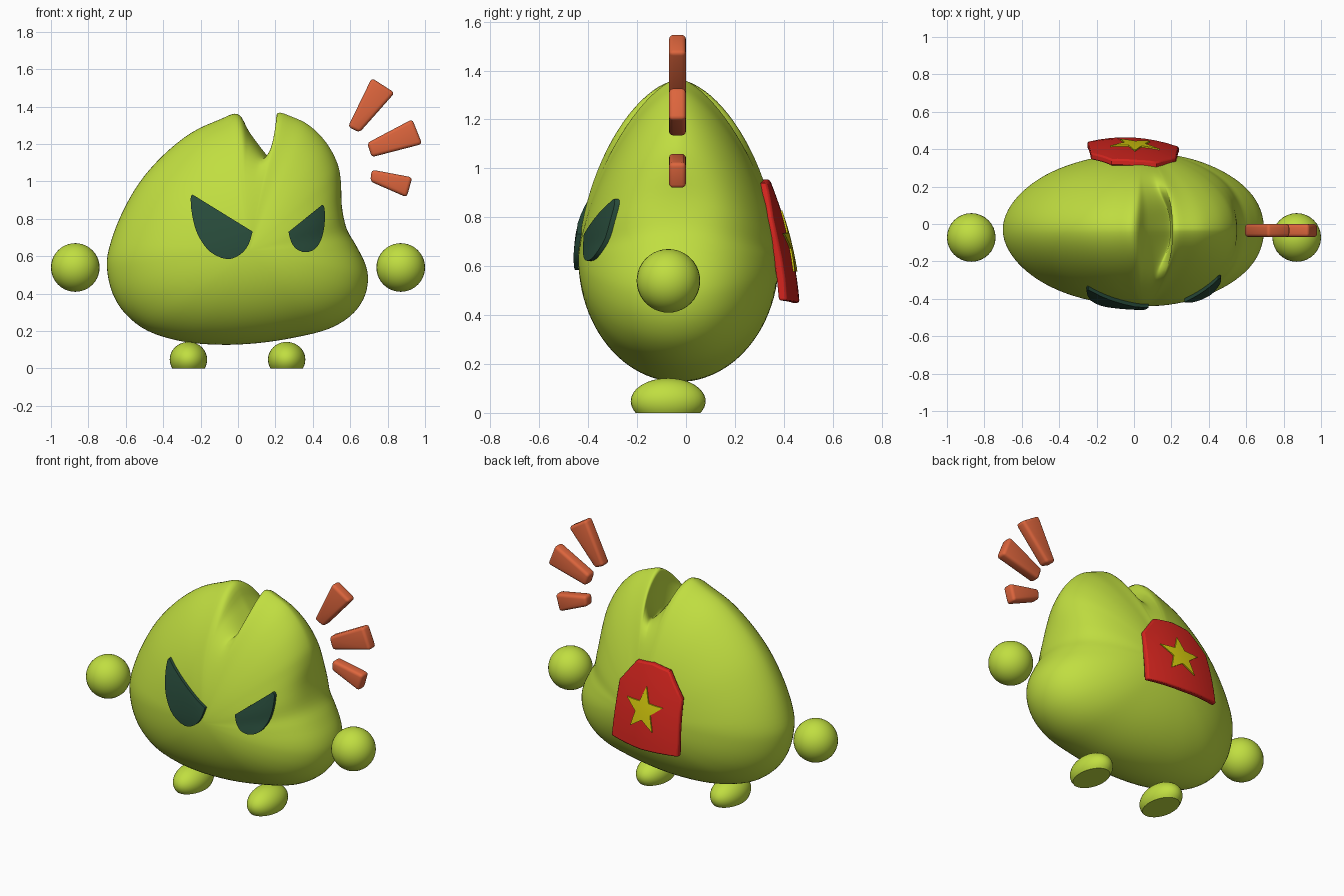
import bpy, bmesh, math
from mathutils import Vector
from mathutils.bvhtree import BVHTree

if "Cube" in bpy.data.objects:
    bpy.data.objects.remove(bpy.data.objects["Cube"])


def material(name, rgb):
    m = bpy.data.materials.new(name)
    m.diffuse_color = (*rgb, 1)
    m.use_nodes = True
    m.node_tree.nodes["Principled BSDF"].inputs["Base Color"].default_value = m.diffuse_color
    return m


LIME = material("lime", (0.53, 0.73, 0.052))
DARK = material("dark green", (0.021, 0.07, 0.043))
RED = material("red", (0.65, 0.018, 0.013))
ORANGE = material("orange red", (0.72, 0.13, 0.046))
YELLOW = material("yellow", (0.66, 0.58, 0.004))


def finish(bm, name, mat, angle=40):
    bmesh.ops.recalc_face_normals(bm, faces=bm.faces)
    me = bpy.data.meshes.new(name)
    bm.to_mesh(me)
    bm.free()
    ob = bpy.data.objects.new(name, me)
    bpy.context.collection.objects.link(ob)
    me.materials.append(mat)
    bpy.ops.object.select_all(action='DESELECT')
    ob.select_set(True)
    bpy.context.view_layer.objects.active = ob
    bpy.ops.object.shade_smooth_by_angle(angle=math.radians(angle))
    return ob


def smoothstep(a, b, v):
    t = min(1, max(0, (v - a) / (b - a)))
    return t * t * (3 - 2 * t)


def spline(pts, n, closed=True):
    # Catmull-Rom curve through pts
    out, m = [], len(pts)
    for i in range(m if closed else m - 1):
        ids = [(i + k) % m if closed else min(m - 1, max(0, i + k)) for k in (-1, 0, 1, 2)]
        a, b, c, d = (Vector(pts[j]) for j in ids)
        for j in range(n):
            t = j / n
            out.append(0.5 * (2 * b + (c - a) * t + (2 * a - 5 * b + 4 * c - d) * t * t
                              + (3 * b - 3 * c + d - a) * t ** 3))
    return out if closed else out + [Vector(pts[-1])]


# Body: front silhouette swept into an egg, the notch fading out with depth
OUTLINE = [(0, 1.36), (-0.1, 1.33), (-0.25, 1.26), (-0.4, 1.14), (-0.53, 0.99), (-0.63, 0.81),
           (-0.69, 0.64), (-0.7, 0.53), (-0.67, 0.4), (-0.6, 0.29), (-0.48, 0.2), (-0.3, 0.145),
           (-0.1, 0.127), (0.1, 0.135), (0.3, 0.165), (0.48, 0.21), (0.6, 0.28), (0.67, 0.37),
           (0.695, 0.47), (0.68, 0.56), (0.63, 0.66), (0.58, 0.75), (0.555, 0.87), (0.55, 1.0),
           (0.53, 1.1), (0.47, 1.21), (0.38, 1.3), (0.29, 1.345), (0.21, 1.365),
           (0.212, 1.28), (0.208, 1.18), (0.2, 1.105), (0.185, 1.105), (0.13, 1.17), (0.06, 1.265)]
SUB, ROWS, DEPTH, MID_Y = 4, 48, 0.41, -0.03
NOTCH_START = 28 * SUB
curve = spline(OUTLINE, SUB)
n = len(curve)

bm = bmesh.new()
rings = []
for k in range(1, ROWS):
    phi = math.pi * (k / ROWS - 0.5)
    ring = []
    for i, p in enumerate(curve):
        # the filled outline bridges the notch with an even arc
        s = max(0, (i - NOTCH_START) / (n - NOTCH_START))
        full = Vector((0.21 * (1 - s), 1.362)) if s > 0 else p
        up = max(0, (full.y - 0.65) / 0.7)
        e = 2 / (2 - up * (0.28 + 0.24 * smoothstep(-0.1, 0.35, full.x)))
        r = math.cos(phi) ** e
        y = DEPTH * abs(math.sin(phi)) ** e
        q = p.lerp(full, smoothstep(0.03, 0.33, y))
        if q.x > 0.4:
            q.x += 0.05 * math.exp(-((q.y - 0.85) / 0.15) ** 2) * smoothstep(0, 0.35, y)
        centre = Vector((0.17 - 0.11 * smoothstep(0, 0.35, y), 0.63))
        q = centre + (q - centre) * r
        ring.append(bm.verts.new((q.x, MID_Y + math.copysign(y, phi), q.y)))
    rings.append(ring)
for a, b in zip(rings, rings[1:]):
    for i in range(n):
        bm.faces.new((a[i], a[(i + 1) % n], b[(i + 1) % n], b[i]))
for ring, s in ((rings[0], -1), (rings[-1], 1)):
    pole = bm.verts.new((0.06, MID_Y + s * DEPTH, 0.63))
    for i in range(n):
        bm.faces.new((pole, ring[i], ring[(i + 1) % n]))
bm.normal_update()
tree = BVHTree.FromBMesh(bm)
finish(bm, "body", LIME, 60)


def body_y(x, z, side):
    hit = tree.ray_cast(Vector((x, side * 3, z)), Vector((0, -side, 0)))[0]
    return hit.y if hit else MID_Y


def plate(name, pts, mat, outer, inner, steps=4, layers=6):
    # curved plate: outline filled with shrinking rings on two depth functions
    pts = [Vector(p) for p in pts]
    m = len(pts)
    edge = [pts[i].lerp(pts[(i + 1) % m], j / steps) for i in range(m) for j in range(steps)]
    mid = sum(edge, Vector((0, 0))) / len(edge)
    bm = bmesh.new()
    rims = []
    for depth in (outer, inner):
        prev = None
        for k in range(layers):
            ring = []
            for p in edge:
                q = p.lerp(mid, k / layers)
                ring.append(bm.verts.new((q.x, depth(q.x, q.y), q.y)))
            if prev:
                for i in range(len(edge)):
                    j = (i + 1) % len(edge)
                    bm.faces.new((prev[i], prev[j], ring[j], ring[i]))
            else:
                rims.append(ring)
            prev = ring
        pole = bm.verts.new((mid.x, depth(mid.x, mid.y), mid.y))
        for i in range(len(edge)):
            bm.faces.new((prev[i], prev[(i + 1) % len(edge)], pole))
    a, b = rims
    for i in range(len(edge)):
        j = (i + 1) % len(edge)
        bm.faces.new((a[i], a[j], b[j], b[i]))
    return finish(bm, name, mat)


# Eyes: slanted plates following the front of the body, straight brow and round lower edge
EYES = {"left_eye": [(-0.243, 0.93), (-0.253, 0.91), (-0.245, 0.82), (-0.215, 0.715), (-0.15, 0.625),
                     (-0.06, 0.585), (0.01, 0.608), (0.055, 0.66), (0.078, 0.732)],
        "right_eye": [(0.45, 0.875), (0.463, 0.855), (0.463, 0.77), (0.445, 0.69), (0.41, 0.638),
                      (0.36, 0.622), (0.315, 0.637), (0.285, 0.675), (0.27, 0.73)]}
for name, pts in EYES.items():
    eye = spline(pts, 3, closed=False)
    eye += [eye[-1].lerp(eye[0], t / 5) for t in range(1, 5)]
    plate(name, eye, DARK, lambda x, z: body_y(x, z, -1) - 0.02,
          lambda x, z: body_y(x, z, -1) + 0.01, steps=1)


# Back flag: a bowed sheet that hangs away from the body at the bottom
def flag_y(x, z):
    u = z - 0.45
    return max(0.463 - 0.08 * u - 0.32 * u * u - 0.6 * x * x - 0.06 * x, body_y(x, z, 1) + 0.022)


flag = plate("back_flag", [(-0.25, 0.46), (0, 0.45), (0.24, 0.46), (0.225, 0.8), (0.12, 0.94),
                           (0, 0.955), (-0.12, 0.94), (-0.23, 0.8)],
             RED, flag_y, lambda x, z: flag_y(x, z) - 0.035)
bev = flag.modifiers.new("soft_rim", 'BEVEL')
bev.width, bev.segments, bev.angle_limit = 0.008, 2, math.radians(50)

star = []
for i in range(10):
    a, r = math.pi * i / 5, (0.138, 0.058)[i % 2]
    star.append((0.005 + r * math.sin(a), 0.69 + r * math.cos(a)))
plate("flag_star", star, YELLOW, lambda x, z: flag_y(x, z) + 0.007,
      lambda x, z: flag_y(x, z) - 0.002)

# Hands and feet
for side, foot_x in ((-1, -0.265), (1, 0.26)):
    word = "left" if side < 0 else "right"
    bm = bmesh.new()
    bmesh.ops.create_uvsphere(bm, u_segments=32, v_segments=20, radius=0.13)
    bmesh.ops.translate(bm, verts=bm.verts, vec=(side * 0.87, -0.072, 0.54))
    finish(bm, word + "_hand", LIME)
    bm = bmesh.new()
    bmesh.ops.create_uvsphere(bm, u_segments=32, v_segments=24, radius=1)
    for v in bm.verts:
        x, y, z = v.co
        z = 0.048 + 0.094 * z if z > 0 else 0.048 * (1 - min(1, -2 * z))
        v.co = (foot_x + 0.1 * x, -0.073 + 0.153 * y, z)
    finish(bm, word + "_foot", LIME)

# Anger marks: three tapered rounded bars
MARKS = [[(0.588, 1.292), (0.65, 1.262), (0.838, 1.474), (0.715, 1.553)],
         [(0.69, 1.205), (0.715, 1.13), (0.985, 1.2), (0.932, 1.333)],
         [(0.715, 1.063), (0.707, 1.0), (0.902, 0.915), (0.932, 1.022)]]
for i, pts in enumerate(MARKS):
    bm = bmesh.new()
    f = bm.faces.new([bm.verts.new((x, -0.07, z)) for x, z in pts])
    ext = bmesh.ops.extrude_face_region(bm, geom=[f])["geom"]
    bmesh.ops.translate(bm, vec=(0, 0.07, 0), verts=[g for g in ext if isinstance(g, bmesh.types.BMVert)])
    bmesh.ops.recalc_face_normals(bm, faces=bm.faces)
    bmesh.ops.bevel(bm, geom=bm.edges[:], offset=0.018, segments=3, profile=0.5, affect='EDGES')
    finish(bm, "anger_mark_%d" % (i + 1), ORANGE)
